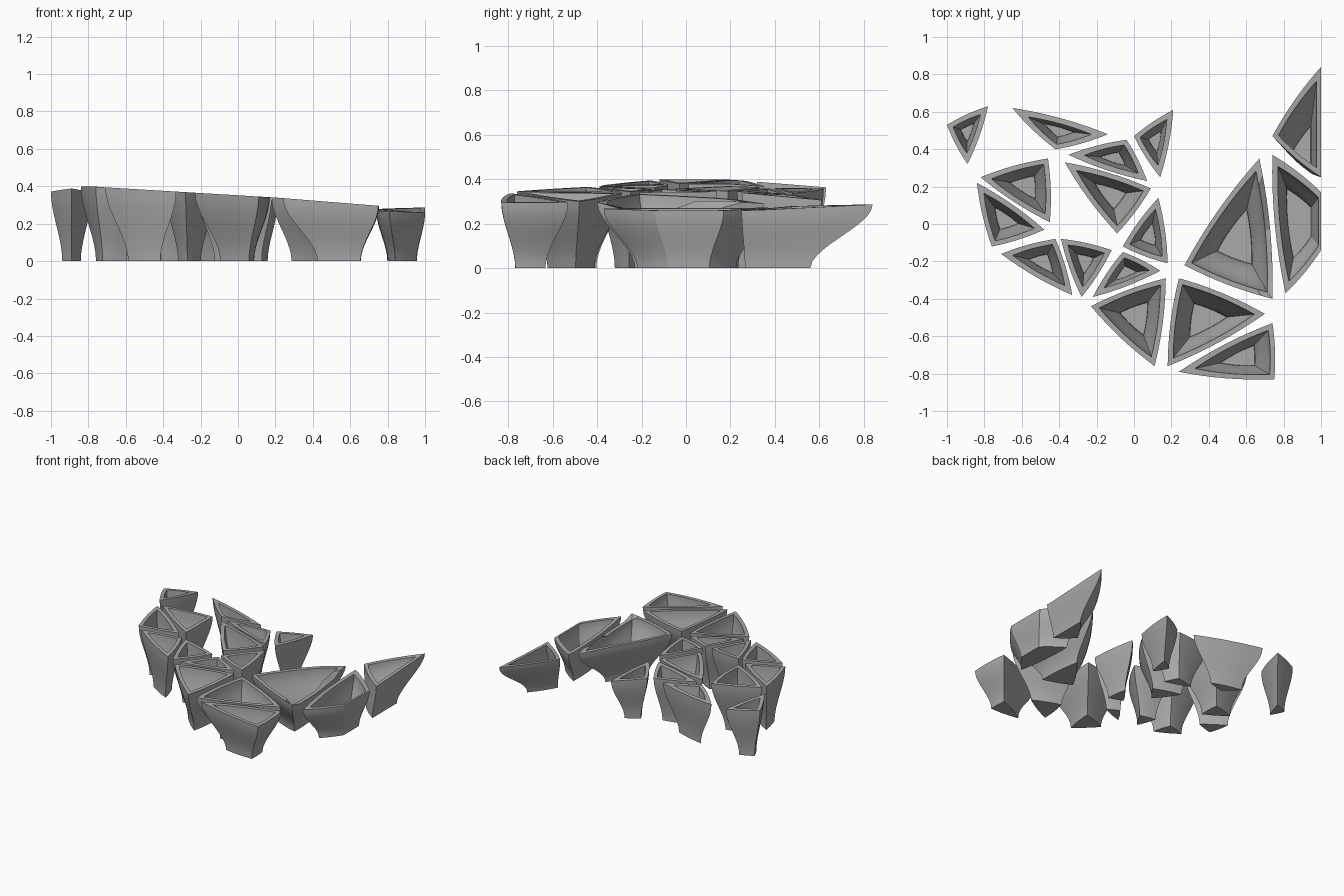
import bpy
from mathutils import Vector

cube = bpy.data.objects.get("Cube")
if cube:
    bpy.data.objects.remove(cube, do_unlink=True)

# One plain grey for everything
grey = bpy.data.materials.new("stone_grey")
grey.use_nodes = True
colour = (0.4, 0.4, 0.4, 1)
grey.diffuse_color = colour
grey.node_tree.nodes["Principled BSDF"].inputs["Base Color"].default_value = colour

EDGE_STEPS = 8
WALL_STEPS = 10
RIM = 0.024
FLOOR = 0.03


def rim_height(x, y):
    """Height of the gently sloping sheet that all the rims lie on."""
    if x > 0.7 and y > -0.38:
        edge = 0.27 - 0.04 * (x - 0.74)
        return edge + 0.05 * max(0, y - 0.3)
    if x < -0.75:
        top = 0.398
    else:
        top = 0.352 - 0.06 * x if x < 0.2 else 0.34 - 0.08 * (x - 0.2)
    return top - 0.08 * max(0, y - 0.2)


def counter_clockwise(corners):
    pairs = zip(corners, corners[1:] + corners[:1])
    area = sum(a.cross(b) for a, b in pairs) / 2
    return (corners if area > 0 else corners[::-1]), abs(area)


def bowed_outline(corners):
    """Sample the polygon with each side bowed slightly outward."""
    outline = []
    for a, b in zip(corners, corners[1:] + corners[:1]):
        side = b - a
        outward = Vector((side.y, -side.x))
        for i in range(EDGE_STEPS):
            t = i / EDGE_STEPS
            p = a + side * t + outward * (0.12 * t * (1 - t))
            p.x = min(p.x, 1)
            outline.append(p)
    return outline


def ease(t):
    return t * t * (3 - 2 * t)


def make_pot(name, corners, foot_scale=0.45, lean=(0, 0)):
    corners, area = counter_clockwise([Vector(c) for c in corners])
    n = len(corners)
    sides = [(corners[(i + 1) % n] - corners[i]).length for i in range(n)]
    perimeter = sum(sides)
    # inner wall shrinks toward the inscribed circle's centre
    weights = [perimeter - sides[i] - sides[i - 1] for i in range(n)]
    middle = sum((c * w for c, w in zip(corners, weights)), Vector((0, 0))) / sum(weights)
    shrink = 1 - RIM * perimeter / (2 * area)
    centre = sum(corners, Vector((0, 0))) / n

    outer = bowed_outline(corners)
    inner = [middle + (p - middle) * shrink for p in outer]

    def foot(p):
        return centre + (p - centre) * foot_scale + Vector(lean)

    def ring(outline, t, floor):
        points = []
        for p in outline:
            q = foot(p).lerp(p, ease(t))
            points.append((q.x, q.y, floor + (rim_height(p.x, p.y) - floor) * t))
        return points

    levels = [i / WALL_STEPS for i in range(WALL_STEPS + 1)]
    rings = [ring(outer, t, 0) for t in levels]
    rings += [ring(inner, t, FLOOR) for t in reversed(levels)]

    # skin from the foot, up the outside, over the rim and down the inside
    m = len(outer)
    verts = [v for r in rings for v in r]
    faces = [tuple(reversed(range(m)))]
    for k in range(len(rings) - 1):
        for i in range(m):
            j = (i + 1) % m
            low, high = k * m, (k + 1) * m
            faces.append((low + i, low + j, high + j, high + i))
    faces.append(tuple(range(len(verts) - m, len(verts))))

    mesh = bpy.data.meshes.new(name)
    mesh.from_pydata(verts, [], faces)
    mesh.materials.append(grey)
    pot = bpy.data.objects.new(name, mesh)
    bpy.context.collection.objects.link(pot)
    bpy.ops.object.select_all(action='DESELECT')
    pot.select_set(True)
    bpy.context.view_layer.objects.active = pot
    bpy.ops.object.shade_smooth_by_angle(angle=0.5)


# Three-cornered pots, by their rim corners
pots = {
    "far_right_pot": [(-1, .53), (-.78, .63), (-.89, .32)],
    "back_long_pot": [(-.65, .62), (-.14, .48), (-.42, .4)],
    "back_middle_pot": [(-.35, .37), (-.04, .45), (.07, .23)],
    "back_small_pot": [(0, .47), (.21, .61), (.14, .25)],
    "right_upper_pot": [(-.82, .25), (-.46, .35), (-.45, .01)],
    "centre_pot": [(-.37, .33), (.09, .19), (-.09, -.05)],
    "right_side_pot": [(-.84, .22), (-.48, -.03), (-.76, -.12)],
    "right_front_pot": [(-.71, -.16), (-.42, -.08), (-.33, -.38)],
    "front_wedge_pot": [(-.39, -.08), (-.12, -.14), (-.28, -.39)],
    "inner_small_pot": [(.13, .14), (.18, -.21), (-.06, -.12)],
    "inner_thin_pot": [(-.06, -.15), (.14, -.25), (-.22, -.39)],
    "front_middle_pot": [(.17, -.29), (.11, -.76), (-.23, -.44)],
    "front_left_pot": [(.24, -.29), (.7, -.48), (.18, -.76)],
    "front_edge_pot": [(.24, -.79), (.74, -.53), (.75, -.83)],
    "large_left_pot": [(.67, .35), (.74, -.4), (.27, -.22)],
}
for name, corners in pots.items():
    make_pot(name, corners)

# Pots cut flat along the left edge
make_pot("left_four_sided_pot", [(.74, .37), (1, .17), (1, -.14), (.81, -.37)], 0.6)
make_pot("left_leaning_pot", [(1, .84), (.74, .47), (1, .25)], 0.5, (0, -.12))
